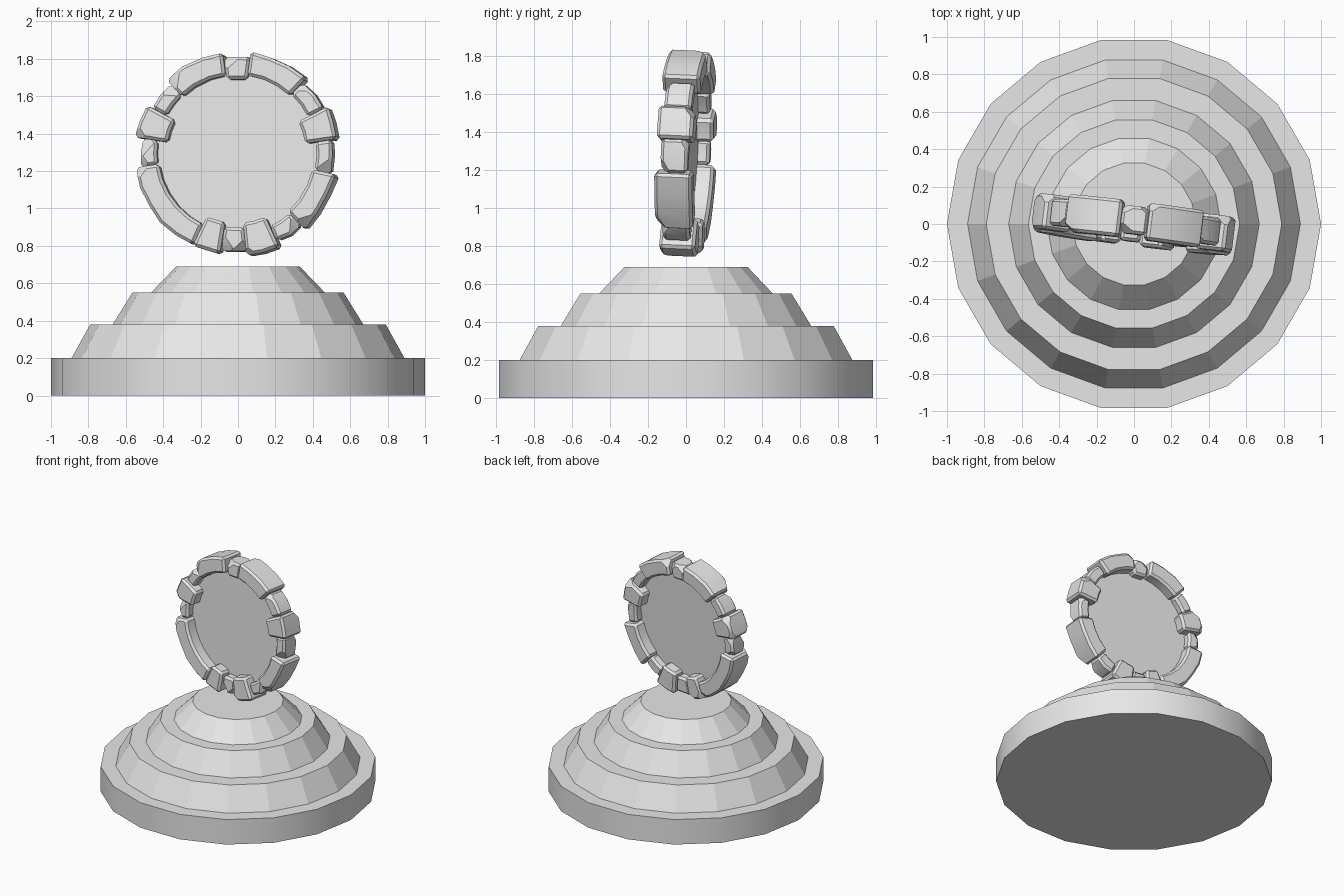
import bpy, bmesh, math, random
from mathutils import Vector, Matrix

random.seed(4)
cube = bpy.data.objects.get("Cube")
if cube:
    bpy.data.objects.remove(cube, do_unlink=True)

stone = bpy.data.materials.new("grey stone")
stone.use_nodes = True
grey = (0.8, 0.8, 0.8, 1)
stone.diffuse_color = grey
stone.node_tree.nodes["Principled BSDF"].inputs["Base Color"].default_value = grey


def finish(bm, name, smooth_angle=None):
    """Turn a bmesh into a named stone object."""
    bmesh.ops.recalc_face_normals(bm, faces=bm.faces)
    mesh = bpy.data.meshes.new(name)
    bm.to_mesh(mesh)
    bm.free()
    mesh.materials.append(stone)
    obj = bpy.data.objects.new(name, mesh)
    bpy.context.collection.objects.link(obj)
    if smooth_angle:
        bpy.ops.object.select_all(action="DESELECT")
        bpy.context.view_layer.objects.active = obj
        obj.select_set(True)
        bpy.ops.object.shade_smooth_by_angle(angle=math.radians(smooth_angle))
    return obj


def tier(name, bottom_radius, top_radius, bottom, top, smooth_angle=None):
    """Eighteen-sided tapered step of the pedestal."""
    bm = bmesh.new()
    place = (Matrix.Translation((0, 0, (bottom + top) / 2))
             @ Matrix.Rotation(math.radians(90), 4, "Z"))
    bmesh.ops.create_cone(bm, cap_ends=True, segments=18, radius1=bottom_radius,
                          radius2=top_radius, depth=top - bottom, matrix=place)
    # Put a corner exactly on the x axis
    first = max(bm.verts, key=lambda v: v.co.x)
    turn = -math.atan2(first.co.y, first.co.x)
    bmesh.ops.rotate(bm, verts=bm.verts, matrix=Matrix.Rotation(turn, 3, "Z"))
    return finish(bm, name, smooth_angle)


# Stepped pedestal
tier("pedestal_base", 1, 1, 0, 0.2, 30)
tier("pedestal_lower_step", 0.89, 0.79, 0.2, 0.38)
tier("pedestal_middle_step", 0.67, 0.565, 0.38, 0.55)
tier("pedestal_upper_step", 0.465, 0.33, 0.55, 0.69)

# The ring turns slightly and leans back
ring_pose = (Matrix.Translation((0, 0, 1.292))
             @ Matrix.Rotation(math.radians(-7), 4, "Z")
             @ Matrix.Rotation(math.radians(-2.5), 4, "X"))


def polar(radius, angle, y):
    return Vector((radius * math.cos(angle), y, radius * math.sin(angle)))


def ring_stone(name, start, end, inner, outer, half):
    """Curved block with chamfered edges and a few chipped corners."""
    a, b = math.radians(start), math.radians(end)
    steps = max(1, round((end - start) / 11))
    bm = bmesh.new()
    sections = []
    for i in range(steps + 1):
        angle = a + (b - a) * i / steps
        wobble = random.uniform(-0.006, 0.006)
        corners = ((inner, -half), (outer + wobble, -half),
                   (outer + wobble, half), (inner, half))
        sections.append([bm.verts.new(polar(r, angle, y)) for r, y in corners])
    for one, two in zip(sections, sections[1:]):
        for k in range(4):
            n = (k + 1) % 4
            bm.faces.new((one[k], one[n], two[n], two[k]))
    bm.faces.new(sections[0])
    bm.faces.new(reversed(sections[-1]))
    bmesh.ops.recalc_face_normals(bm, faces=bm.faces)
    sharp = [e for e in bm.edges if e.calc_face_angle(0) > math.radians(50)]
    bmesh.ops.bevel(bm, geom=sharp, offset=0.016, segments=1, affect="EDGES")

    # Slice outer corners off at random
    for angle, side in ((a, 1), (b, -1)):
        for face in (-1, 1):
            if random.random() < 0.55:
                corner = polar(outer, angle, face * half)
                radial = polar(1, angle, 0)
                tangent = polar(1, angle + math.pi / 2, 0) * -side
                normal = (radial * random.uniform(0.6, 1)
                          + tangent * random.uniform(0.4, 0.8)
                          + Vector((0, face, 0))).normalized()
                bmesh.ops.bisect_plane(
                    bm, geom=bm.verts[:] + bm.edges[:] + bm.faces[:],
                    plane_co=corner - normal * random.uniform(0.03, 0.045),
                    plane_no=normal, clear_outer=True)
                bmesh.ops.holes_fill(bm, edges=[e for e in bm.edges if e.is_boundary])
    finish(bm, name, 30).matrix_world = ring_pose


# Inner radius, outer radius and half width of each kind of stone
kinds = {
    "small": (0.43, 0.52, 0.072),
    "wide": (0.375, 0.55, 0.095),
    "long": (0.42, 0.545, 0.1),
    "key": (0.4, 0.525, 0.075),
}
# Stones in order around the ring: the angle where each ends, and its kind
layout = [(8, "small"), (27, "wide"), (47, "small"), (82, "long"), (98, "key"),
          (134, "long"), (152, "small"), (171, "wide"), (188, "small"),
          (245, "long"), (261, "wide"), (276, "key"), (295, "wide"),
          (312, "small"), (348, "long")]
start = -12
for number, (end, kind) in enumerate(layout, 1):
    ring_stone(f"ring_{kind}_stone_{number}", start, end, *kinds[kind])
    start = end

# Thin panel filling the ring
bm = bmesh.new()
bmesh.ops.create_cone(bm, cap_ends=True, segments=32, radius1=0.455, radius2=0.455,
                      depth=0.02, matrix=Matrix.Rotation(math.radians(90), 4, "X"))
finish(bm, "ring_panel", 30).matrix_world = ring_pose
